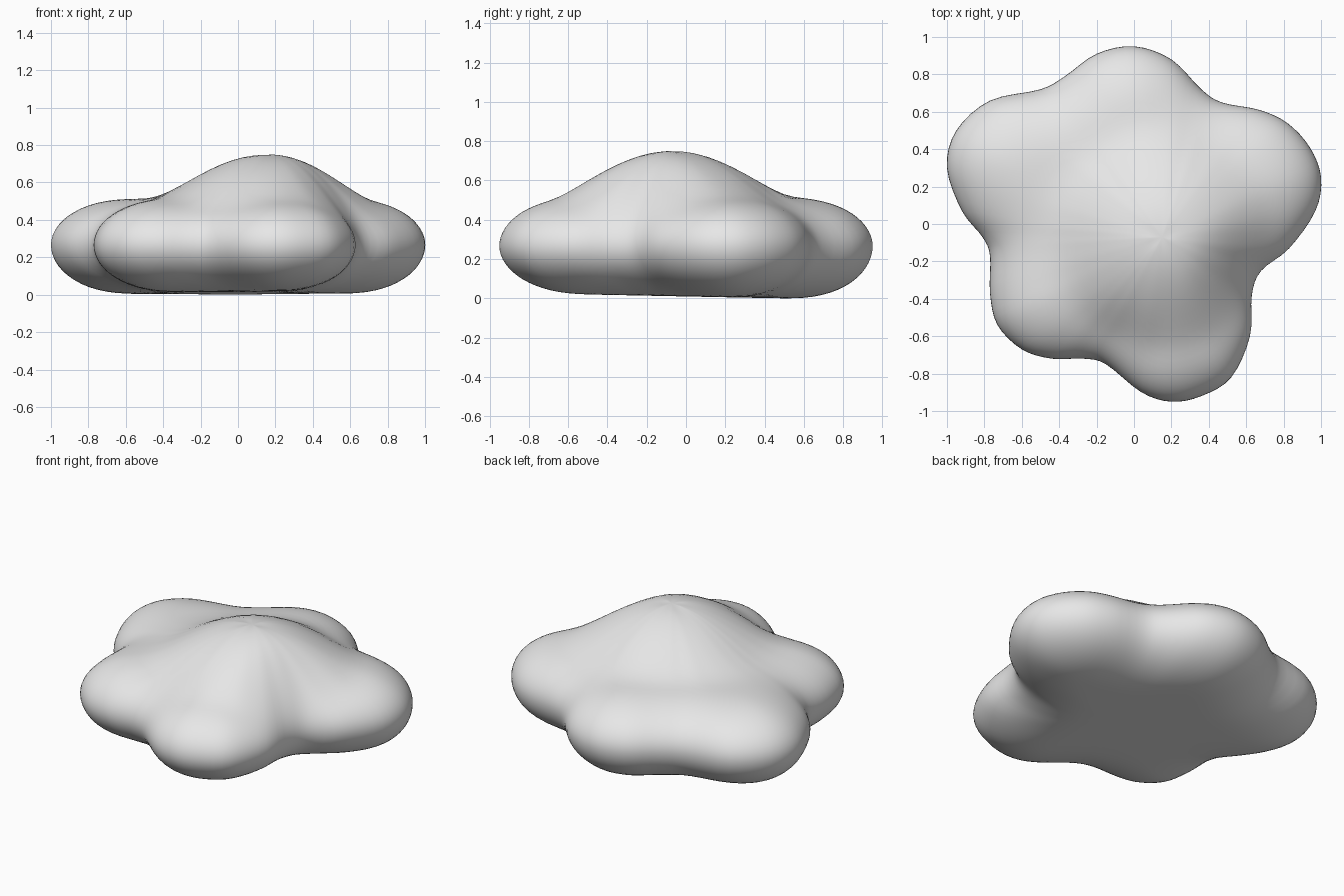
import bpy
import bmesh
import math
from mathutils import Vector
from mathutils.geometry import intersect_point_line

default_cube = bpy.data.objects.get("Cube")
if default_cube:
    bpy.data.objects.remove(default_cube, do_unlink=True)

# Five-lobed plan outline, clockwise from the back
OUTLINE = [
    (0, .95), (.2, .88), (.36, .72), (.47, .65), (.67, .61), (.82, .54),
    (.94, .41), (1, .25), (.97, .07), (.83, -.13), (.68, -.25), (.63, -.38),
    (.62, -.6), (.52, -.82), (.36, -.92), (.2, -.95), (.04, -.9), (-.15, -.75),
    (-.27, -.72), (-.44, -.72), (-.6, -.67), (-.73, -.54), (-.77, -.37),
    (-.77, -.17), (-.81, -.07), (-.92, .07), (-1, .3), (-.95, .5),
    (-.77, .66), (-.5, .72), (-.37, .79), (-.2, .91),
]
STEPS = 4             # curve samples per outline point
RINGS = 24
RIM_Z = .272          # height of the widest contour
RIM_WIDTH = .4        # how far the rounded edge reaches inward
TOP_RISE = .247
DOME_CENTRE = Vector((.15, -.07))
DOME_RADIUS = .61
DOME_RISE = .24


def smooth_loop(points, steps):
    """Closed Catmull-Rom curve through the points."""
    pts = [Vector(p) for p in points]
    n = len(pts)
    loop = []
    for i in range(n):
        a, b, c, d = (pts[(i + k) % n] for k in (-1, 0, 1, 2))
        for s in range(steps):
            t = s / steps
            loop.append(b + t / 2 * ((c - a) + t * (2 * a - 5 * b + 4 * c - d
                                     + t * (3 * b - 3 * c + d - a))))
    return loop


def edge_distance(p, loop):
    """Shortest distance from p to the outline."""
    best = math.inf
    for i, a in enumerate(loop):
        b = loop[i - 1]
        t = intersect_point_line(p, a, b)[1]
        best = min(best, (a.lerp(b, max(0, min(1, t))) - p).length)
    return best


def roundness(distance):
    """Quarter-ellipse rise from the rim to the plateau."""
    u = 1 - min(distance / RIM_WIDTH, 1)
    return math.sqrt(max(0, 1 - u * u))


def top_rise(p):
    """Plateau height plus the off-centre dome."""
    r = min((p - DOME_CENTRE).length / DOME_RADIUS, 1)
    return TOP_RISE + DOME_RISE * (1 - r * r) ** 1.5


def bottom_drop(p):
    """Underside depth, a little shallower towards the front."""
    return .257 + .02 * p.y


def bridge(bm, outer, inner):
    n = len(outer)
    for i in range(n):
        j = (i + 1) % n
        bm.faces.new((outer[i], outer[j], inner[j], inner[i]))


# Cloud body: scaled outline rings, lifted above and dropped below the rim
loop = smooth_loop(OUTLINE, STEPS)
bm = bmesh.new()
rim = [bm.verts.new((p.x, p.y, RIM_Z)) for p in loop]
upper, lower = rim, rim
for ring in range(RINGS - 1, 0, -1):
    scale = math.sin(math.pi / 2 * ring / RINGS)
    new_upper, new_lower = [], []
    for edge in loop:
        p = DOME_CENTRE.lerp(edge, scale)
        k = roundness(edge_distance(p, loop))
        new_upper.append(bm.verts.new((p.x, p.y, RIM_Z + k * top_rise(p))))
        new_lower.append(bm.verts.new((p.x, p.y, RIM_Z - k * bottom_drop(p))))
    bridge(bm, upper, new_upper)
    bridge(bm, lower, new_lower)
    upper, lower = new_upper, new_lower

# Close the middle of the top and the underside
for ring, z in ((upper, RIM_Z + top_rise(DOME_CENTRE)),
                (lower, RIM_Z - bottom_drop(DOME_CENTRE))):
    pole = bm.verts.new((DOME_CENTRE.x, DOME_CENTRE.y, z))
    for i, v in enumerate(ring):
        bm.faces.new((ring[i - 1], v, pole))

# Soften the ridges where the lobes meet
rim_set = set(rim)
inner = [v for v in bm.verts if v not in rim_set]
for _ in range(5):
    bmesh.ops.smooth_vert(bm, verts=inner, factor=.5,
                          use_axis_x=False, use_axis_y=False, use_axis_z=True)

# Rest the underside on the ground
low = min(v.co.z for v in bm.verts)
bmesh.ops.translate(bm, verts=bm.verts, vec=(0, 0, -low))
bmesh.ops.recalc_face_normals(bm, faces=bm.faces)

mesh = bpy.data.meshes.new("cloud_body")
bm.to_mesh(mesh)
bm.free()
mesh.shade_smooth()
body = bpy.data.objects.new("cloud_body", mesh)
bpy.context.collection.objects.link(body)

# Pale grey colour
grey = bpy.data.materials.new("pale_grey")
grey.use_nodes = True
grey.diffuse_color = (.8, .8, .8, 1)
grey.node_tree.nodes["Principled BSDF"].inputs["Base Color"].default_value = (.8, .8, .8, 1)
mesh.materials.append(grey)
